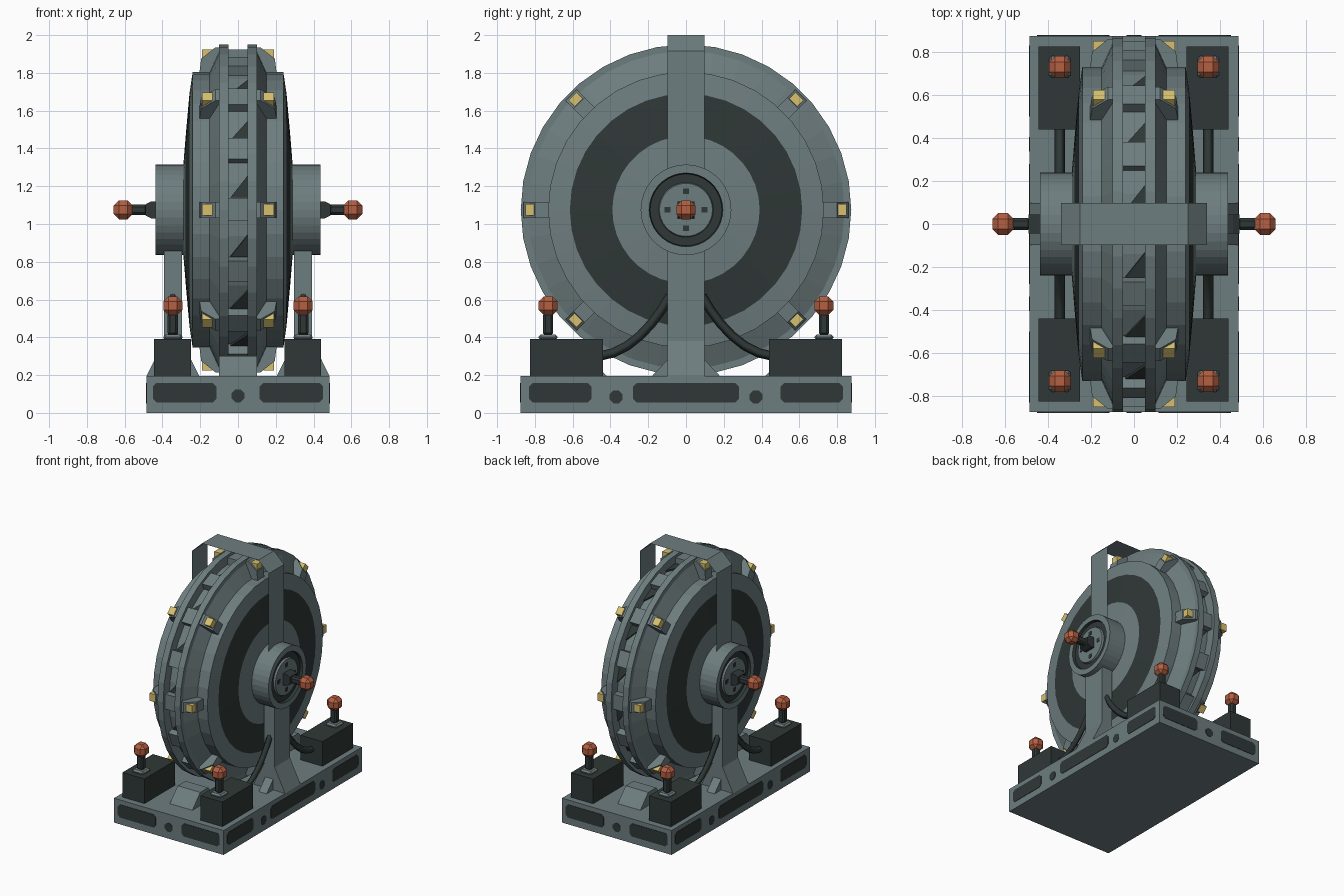
import bpy, bmesh, math
from mathutils import Matrix, Vector

if "Cube" in bpy.data.objects:
    bpy.data.objects.remove(bpy.data.objects["Cube"])

CZ = 1.075  # axle height


def material(name, rgb):
    m = bpy.data.materials.new(name)
    m.diffuse_color = (*rgb, 1)
    m.use_nodes = True
    m.node_tree.nodes["Principled BSDF"].inputs["Base Color"].default_value = m.diffuse_color
    return m


GREY = material("blue_grey_metal", (0.155, 0.205, 0.212))
DARK = material("dark_green_grey", (0.028, 0.039, 0.037))
RED = material("rust_red", (0.46, 0.115, 0.055))
GOLD = material("pale_gold", (0.68, 0.53, 0.16))


def finish(name, bm, *mats, normals=True):
    if normals:
        bmesh.ops.recalc_face_normals(bm, faces=bm.faces)
    me = bpy.data.meshes.new(name)
    bm.to_mesh(me)
    bm.free()
    for m in mats:
        me.materials.append(m)
    ob = bpy.data.objects.new(name, me)
    bpy.context.collection.objects.link(ob)
    return ob


def box(name, lo, hi, mat, bevel=0, rot=None):
    bm = bmesh.new()
    bmesh.ops.create_cube(bm, size=1)
    for v in bm.verts:
        v.co = Vector([(lo[i] + hi[i]) / 2 + v.co[i] * (hi[i] - lo[i]) for i in range(3)])
    if bevel:
        bmesh.ops.bevel(bm, geom=bm.edges[:], offset=bevel, segments=1, affect='EDGES')
    if rot:
        bm.transform(rot)
    return finish(name, bm, mat)


def prism(name, pts, depth, mat, rot=None):
    """Extrude a closed outline of 3D points along the depth vector."""
    bm = bmesh.new()
    f = bm.faces.new([bm.verts.new(p) for p in pts])
    ext = bmesh.ops.extrude_face_region(bm, geom=[f])
    bmesh.ops.translate(bm, vec=depth, verts=[g for g in ext['geom'] if isinstance(g, bmesh.types.BMVert)])
    if rot:
        bm.transform(rot)
    return finish(name, bm, mat)


def lathe(name, prof, dark=(), n=36, closed=False):
    """Spin an (x, radius) profile round the axle; listed segments are dark."""
    bm = bmesh.new()
    rings = []
    for x, r in prof:
        rings.append([bm.verts.new((x, r * math.sin(2 * math.pi * k / n), CZ + r * math.cos(2 * math.pi * k / n)))
                      for k in range(n)])
    for i in range(len(prof) if closed else len(prof) - 1):
        a, b = rings[i], rings[(i + 1) % len(prof)]
        for k in range(n):
            f = bm.faces.new((a[k], a[(k + 1) % n], b[(k + 1) % n], b[k]))
            f.material_index = 1 if i in dark else 0
    if not closed:
        bm.faces.new(rings[0])
        bm.faces.new(rings[-1])
    return finish(name, bm, GREY, DARK)


def spin(angle):
    """Turn about the axle."""
    c = Matrix.Translation((0, 0, CZ))
    return c @ Matrix.Rotation(angle, 4, 'X') @ c.inverted()


def plate(name, c, w, h, axis, side, chamfer):
    """Thin chamfered dark plate on a side wall of the base."""
    o = [(w - chamfer, -h), (w, chamfer - h), (w, h - chamfer), (w - chamfer, h),
         (chamfer - w, h), (-w, h - chamfer), (-w, chamfer - h), (chamfer - w, -h)]
    if axis == 'x':
        pts = [(side * 0.483, c[0] + u, c[1] + v) for u, v in o]
        d = Vector((side * 0.005, 0, 0))
    else:
        pts = [(c[0] + u, side * 0.873, c[1] + v) for u, v in o]
        d = Vector((0, side * 0.005, 0))
    prism(name, pts, d, DARK)


# Base slab with dark side panels and bolts
box("base", (-0.485, -0.875, 0), (0.485, 0.875, 0.195), GREY)
for s in (-1, 1):
    for y, w in ((-0.665, 0.165), (0, 0.28), (0.665, 0.165)):
        plate("side_panel", (y, 0.107), w, 0.052, 'x', s, 0.02)
    for y in (-0.37, 0.37):
        plate("side_bolt", (y, 0.085), 0.034, 0.034, 'x', s, 0.02)
    for x in (-0.283, 0.283):
        plate("end_panel", (x, 0.107), 0.168, 0.052, 'y', s, 0.02)
    plate("end_bolt", (0, 0.09), 0.034, 0.034, 'y', s, 0.02)
    # Sloped cradle block under the wheel
    prism("cradle_block", [(-0.1, s * 0.72, 0.195), (-0.1, s * 0.62, 0.3), (-0.1, s * 0.52, 0.3),
                           (-0.1, s * 0.42, 0.195)], Vector((0.2, 0, 0)), GREY)

# Wheel body: twin rims, chamfer, drum and cone faces with a dark ring
half = [(0.05, 0.80), (0.05, 0.875), (0.10, 0.875), (0.10, 0.84), (0.15, 0.73), (0.24, 0.73),
        (0.257, 0.615), (0.277, 0.39), (0.29, 0.23)]
profile = [(-x, r) for x, r in reversed(half)] + half
lathe("wheel", profile, dark=(1, 15), n=36)

# Rungs and dark triangles in the channel between the rims
for k in range(16):
    rot = spin(2 * math.pi * k / 16)
    box("rim_rung", (-0.052, -0.06, CZ + 0.78), (0.052, 0.06, CZ + 0.85), GREY, rot=rot)
    prism("channel_triangle", [(-0.04, 0.065, CZ + 0.796), (0.05, 0.065, CZ + 0.796), (0.05, 0.18, CZ + 0.78)],
          Vector((0, 0, 0.012)), DARK, rot=rot)

# Eight brackets with gold studs on each side of the wheel
for k in range(8):
    rot = spin(math.pi * k / 4)
    for s in (-1, 1):
        prism("stud_bracket", [(s * x, -0.042, CZ + r) for x, r in
                               ((0.09, 0.72), (0.09, 0.86), (0.12, 0.86), (0.195, 0.80), (0.205, 0.72))],
              Vector((0, 0.084, 0)), GREY, rot)
        box("gold_stud", (min(s * 0.135, s * 0.19), -0.03, CZ + 0.79),
            (max(s * 0.135, s * 0.19), 0.03, CZ + 0.85), GOLD, rot=rot)


def knob(c):
    box("red_knob", [v - 0.05 for v in c], [v + 0.05 for v in c], RED, bevel=0.027)


for s in (-1, 1):
    # Hub with recessed dark ring
    lathe("hub", [(s * x, r) for x, r in ((0.27, 0.24), (0.437, 0.24), (0.437, 0.195), (0.415, 0.19),
                                         (0.415, 0.145), (0.43, 0.14))], dark=(2, 3), n=36)
    for k in range(4):
        a = k * math.pi / 2
        y, z = 0.098 * math.sin(a), CZ + 0.098 * math.cos(a)
        box("hub_bolt", (s * 0.43 - 0.004, y - 0.015, z - 0.015), (s * 0.43 + 0.004, y + 0.015, z + 0.015), DARK)
    # Axle lever: tapered foot, stem and knob
    prism("axle_foot", [(s * 0.43, -0.045, CZ - 0.045), (s * 0.46, -0.045, CZ - 0.045),
                        (s * 0.49, -0.045, CZ - 0.03), (s * 0.49, -0.045, CZ + 0.03),
                        (s * 0.46, -0.045, CZ + 0.045), (s * 0.43, -0.045, CZ + 0.045)],
          Vector((0, 0.09, 0)), DARK)
    box("axle_stem", (min(s * 0.48, s * 0.58), -0.027, CZ - 0.027),
        (max(s * 0.48, s * 0.58), 0.027, CZ + 0.027), DARK, bevel=0.012)
    knob((s * 0.608, 0, CZ))

    # Support post flaring out at the foot, with small ribs
    cx = s * 0.345
    prism("support_post", [(cx + u, -0.098, z) for u, z in
                           ((-0.14, 0.195), (0.14, 0.195), (0.048, 0.38), (0.048, 0.87),
                            (-0.048, 0.87), (-0.048, 0.38))], Vector((0, 0.196, 0)), GREY)
    for t in (-1, 1):
        prism("post_rib", [(cx - 0.035, t * 0.09, 0.195), (cx - 0.035, t * 0.18, 0.195),
                           (cx - 0.035, t * 0.09, 0.29)], Vector((0.07, 0, 0)), GREY)

        # Dark corner box with lever and knob
        y = t * 0.73
        box("corner_box", (cx - 0.1, min(t * 0.44, t * 0.825), 0.19),
            (cx + 0.095, max(t * 0.44, t * 0.825), 0.392), DARK)
        box("lever_plate", (cx - 0.05, y - 0.05, 0.385), (cx + 0.05, y + 0.05, 0.415), GREY, bevel=0.012)
        box("lever_stem", (cx - 0.027, y - 0.027, 0.41), (cx + 0.027, y + 0.027, 0.53), DARK, bevel=0.012)
        knob((cx, y, 0.567))

        # Cable sweeping from the box up to the post
        cu = bpy.data.curves.new("cable", 'CURVE')
        cu.dimensions = '3D'
        cu.bevel_depth = 0.025
        cu.bevel_resolution = 0
        cu.resolution_u = 6
        cu.use_fill_caps = True
        sp = cu.splines.new('BEZIER')
        sp.bezier_points.add(1)
        for p, co, h in ((sp.bezier_points[0], (0.46, 0.30), (-0.16, 0.015)),
                         (sp.bezier_points[1], (0.085, 0.62), (0.08, -0.15))):
            p.co = (cx, t * co[0], co[1])
            p.handle_left = p.handle_right = p.co
            q = Vector((cx, t * (co[0] + h[0]), co[1] + h[1]))
            if p is sp.bezier_points[0] or co[0] > 0.3:
                p.handle_right = q
            else:
                p.handle_left = q
        cu.materials.append(DARK)
        bpy.context.collection.objects.link(bpy.data.objects.new("cable", cu))

# Thin sheet strap arching over the wheel between the hubs
bm = bmesh.new()
path = [(-0.34, 1.28), (-0.34, 1.915), (-0.25, 2.0), (0.25, 2.0), (0.34, 1.915), (0.34, 1.28)]
rows = [[bm.verts.new((x, y, z)) for y in (-0.098, 0.098)] for x, z in path]
for a, b in zip(rows, rows[1:]):
    bm.faces.new((a[0], b[0], b[1], a[1]))
finish("top_strap", bm, GREY, normals=False)
